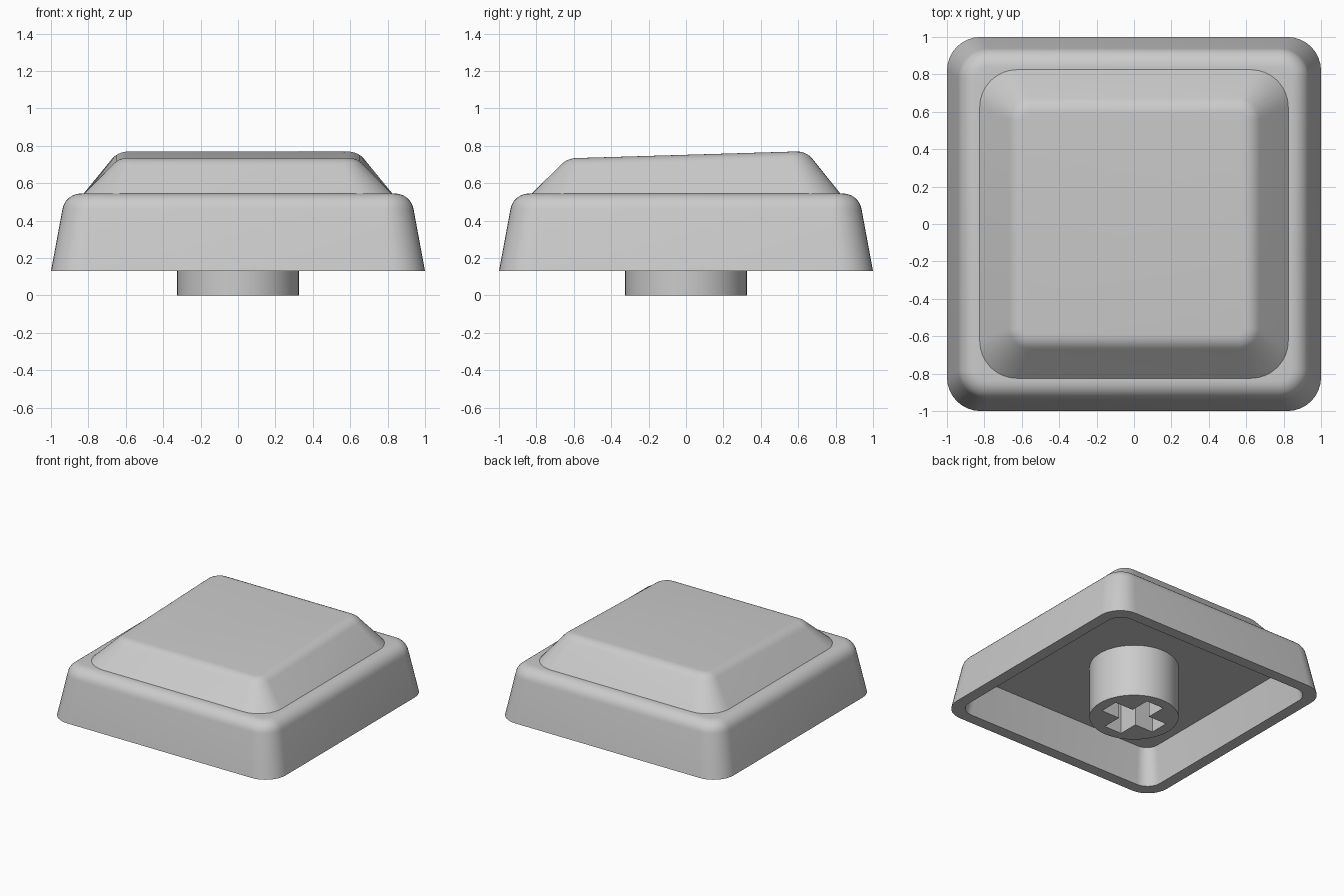
import bpy, bmesh, math

old = bpy.data.objects.get("Cube")
if old:
    bpy.data.objects.remove(old, do_unlink=True)

# Single plastic colour
grey = bpy.data.materials.new("light grey plastic")
grey.use_nodes = True
colour = (0.6, 0.6, 0.6, 1)
grey.diffuse_color = colour
grey.node_tree.nodes["Principled BSDF"].inputs["Base Color"].default_value = colour

CORNER_STEPS = 8


def rounded_square(half, radius):
    """Outline points of a square with rounded corners."""
    points = []
    for corner in range(4):
        mid = math.radians(45 + 90 * corner)
        cx = math.copysign(half - radius, math.cos(mid))
        cy = math.copysign(half - radius, math.sin(mid))
        for i in range(CORNER_STEPS + 1):
            a = math.radians(90 * (corner + i / CORNER_STEPS))
            points.append((cx + radius * math.cos(a), cy + radius * math.sin(a)))
    return points


def fillet(cx, cz, radius, start, steps, corner_centre, tilt):
    """Profile entries rolling a wall over into a flat top."""
    rows = []
    for i in range(steps + 1):
        a = math.radians(start + (90 - start) * i / steps)
        half = cx + radius * math.cos(a)
        rows.append((half, cz + radius * math.sin(a), half - corner_centre, tilt))
    return rows


def finish(obj):
    obj.data.materials.clear()
    obj.data.materials.append(grey)
    bpy.ops.object.select_all(action="DESELECT")
    obj.select_set(True)
    bpy.context.view_layer.objects.active = obj
    bpy.ops.object.shade_smooth_by_angle(angle=math.radians(30))


# Cap shell: ceiling, inner wall, rim, outer wall, shoulder, raised top
# Each row is half width, height, corner radius, slope toward the back
profile = [(0.86, 0.42, 0.10, 0), (0.91, 0.13, 0.12, 0),
           (1.0, 0.13, 0.18, 0)]
profile += fillet(0.84, 0.445, 0.10, 10, 7, 0.78, 0)
profile += [(0.825, 0.545, 0.20, 0)]
profile += fillet(0.59, 0.642, 0.11, 42, 6, 0.56, 0.03)

bm = bmesh.new()
rings = []
for half, z, radius, tilt in profile:
    rings.append([bm.verts.new((x, y, z + tilt * y))
                  for x, y in rounded_square(half, radius)])
for low, high in zip(rings, rings[1:]):
    for i in range(len(low)):
        j = (i + 1) % len(low)
        bm.faces.new((low[i], low[j], high[j], high[i]))
bm.faces.new(rings[0])
bm.faces.new(rings[-1])
bmesh.ops.recalc_face_normals(bm, faces=bm.faces)
mesh = bpy.data.meshes.new("cap_shell")
bm.to_mesh(mesh)
bm.free()
shell = bpy.data.objects.new("cap_shell", mesh)
bpy.context.collection.objects.link(shell)
finish(shell)

# Round stem with a cross-shaped socket
STEM_TOP = 0.43
bpy.ops.mesh.primitive_cylinder_add(vertices=64, radius=0.325, depth=STEM_TOP,
                                    location=(0, 0, STEM_TOP / 2))
stem = bpy.context.object
stem.name = "stem"
for name, sx, sy in (("slot_x", 0.48, 0.155), ("slot_y", 0.155, 0.48)):
    bpy.ops.mesh.primitive_cube_add(size=1, location=(0, 0, 0))
    cutter = bpy.context.object
    cutter.name = name
    cutter.scale = (sx, sy, 0.8)
    cutter.hide_render = True
    bpy.context.view_layer.objects.active = stem
    cut = stem.modifiers.new(name, "BOOLEAN")
    cut.operation = "DIFFERENCE"
    cut.solver = "EXACT"
    cut.object = cutter
    bpy.ops.object.modifier_apply(modifier=name)
    bpy.data.objects.remove(cutter, do_unlink=True)
finish(stem)
